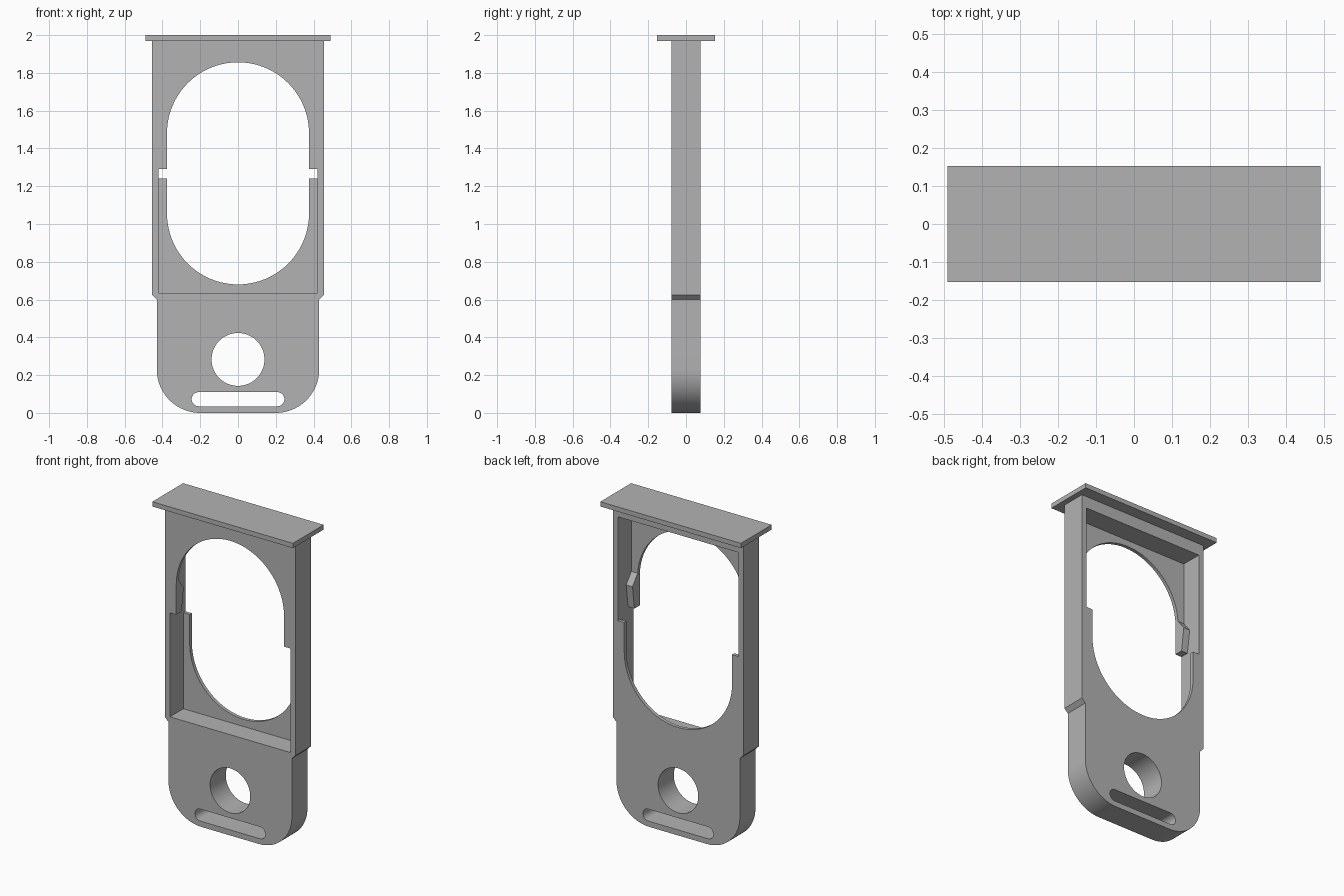
import bpy, bmesh
from math import pi, sin, cos, radians

if "Cube" in bpy.data.objects:
    bpy.data.objects.remove(bpy.data.objects["Cube"])

grey = bpy.data.materials.new("plain grey")
grey.use_nodes = True
colour = (0.45, 0.45, 0.45, 1)
grey.diffuse_color = colour
grey.node_tree.nodes["Principled BSDF"].inputs["Base Color"].default_value = colour


def prism(name, outline, y0, y1):
    """Extrude an (x, z) outline from y0 to y1."""
    bm = bmesh.new()
    face = bm.faces.new([bm.verts.new((x, y0, z)) for x, z in outline])
    grown = bmesh.ops.extrude_face_region(bm, geom=[face])["geom"]
    verts = [g for g in grown if isinstance(g, bmesh.types.BMVert)]
    bmesh.ops.translate(bm, verts=verts, vec=(0, y1 - y0, 0))
    bmesh.ops.recalc_face_normals(bm, faces=bm.faces)
    mesh = bpy.data.meshes.new(name)
    bm.to_mesh(mesh)
    bm.free()
    mesh.materials.append(grey)
    obj = bpy.data.objects.new(name, mesh)
    bpy.context.collection.objects.link(obj)
    return obj


def arc(cx, cz, r, start, end, steps):
    angles = [radians(start + (end - start) * i / steps) for i in range(steps + 1)]
    return [(cx + r * cos(a), cz + r * sin(a)) for a in angles]


def rect(x, z0, z1):
    return [(-x, z0), (x, z0), (x, z1), (-x, z1)]


# Body outline: rounded foot, small shoulder, straight sides
R = 0.23
half = arc(0.43 - R, R, R, -90, 0, 20) + [(0.43, 0.60), (0.455, 0.625), (0.455, 1.97)]
body = prism("body_frame", half + [(-x, z) for x, z in reversed(half)], -0.078, 0.078)

# Cap plate
cap = prism("cap_plate", rect(0.49, 1.97, 2.0), -0.153, 0.153)

# Openings: front and back recesses, tall window, round hole, slot
window = arc(0, 1.48, 0.376, 0, 180, 40) + arc(0, 1.056, 0.376, 180, 360, 40)
slot = arc(0.208, 0.0725, 0.0375, -90, 90, 16) + arc(-0.208, 0.0725, 0.0375, 90, 270, 16)
cutters = [
    prism("front_recess_cutter", rect(0.42, 0.635, 1.29), -0.2, 0.056),
    prism("back_recess_cutter", rect(0.42, 1.24, 1.895), -0.056, 0.2),
    prism("window_cutter", window, -0.2, 0.2),
    prism("hole_cutter", arc(0, 0.283, 0.14, 0, 354.375, 63), -0.2, 0.2),
    prism("slot_cutter", slot, -0.2, 0.2),
]
bpy.context.view_layer.objects.active = body
for cutter in cutters:
    cutter.hide_render = True
    cut = body.modifiers.new(cutter.name, "BOOLEAN")
    cut.operation = "DIFFERENCE"
    cut.solver = "EXACT"
    cut.object = cutter
    bpy.ops.object.modifier_apply(modifier=cut.name)
    bpy.data.objects.remove(cutter)

# Wedge catches behind the lower ends of the front plate
wedge = [(-0.06, 1.29), (-0.024, 1.29), (-0.004, 1.435), (-0.056, 1.50), (-0.06, 1.50)]
for side, x0 in (("left", 0.376), ("right", -0.421)):
    catch = prism(side + "_catch", wedge, 0, 0.045)
    for v in catch.data.vertices:
        y, x, z = v.co
        v.co = (x0 + x, y, z)
    catch.data.flip_normals()

# Smooth the curved walls, keep edges sharp
body.data.shade_smooth()
body.data.set_sharp_from_angle(angle=radians(30))
